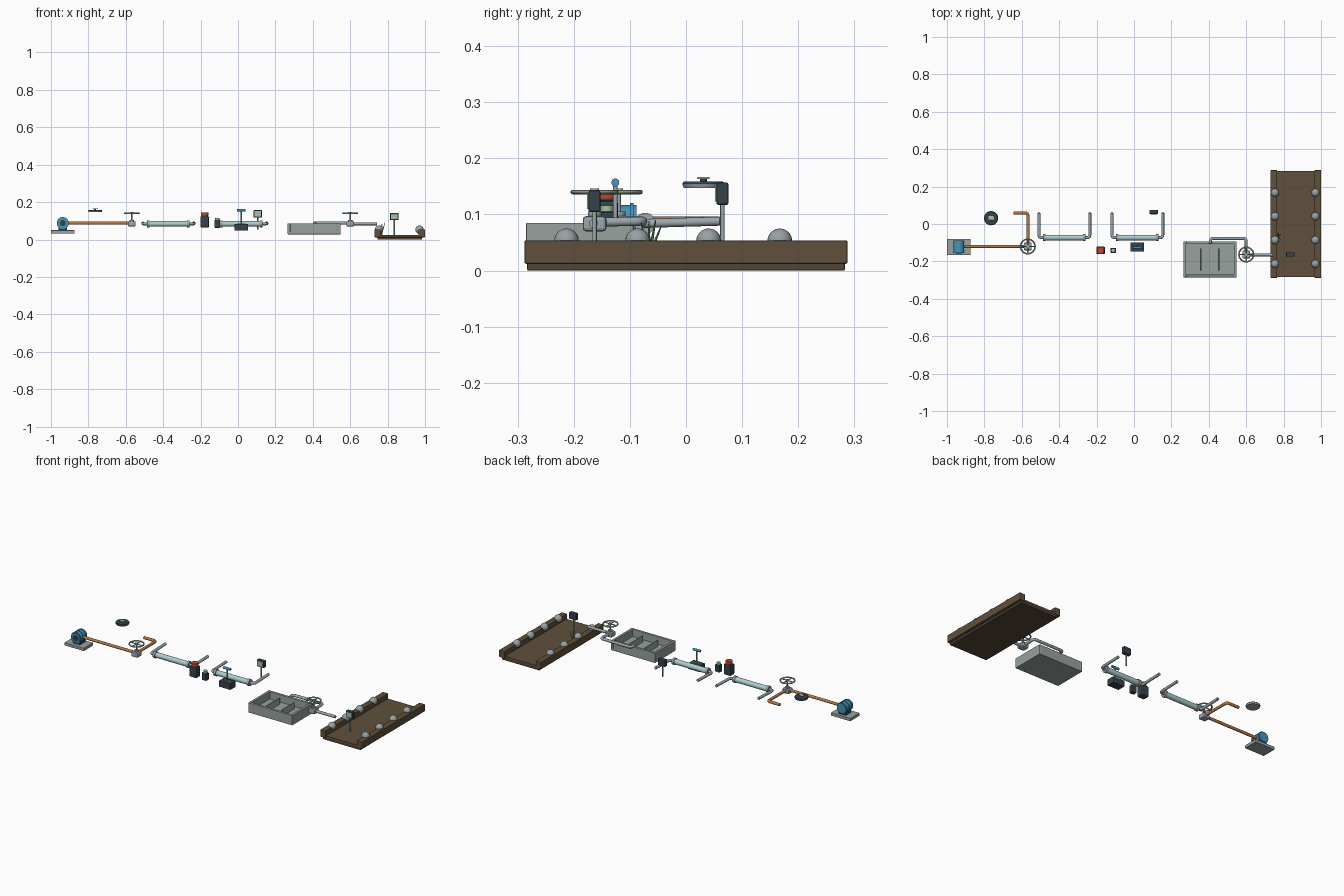
import bpy, math
from mathutils import Vector

if "Cube" in bpy.data.objects:
    bpy.data.objects.remove(bpy.data.objects["Cube"])

MATS = {}
COL = dict(steel=(.33, .39, .42), dark=(.035, .055, .07), teal=(.42, .62, .62), copper=(.48, .2, .06),
           blue=(.06, .3, .5), brown=(.115, .08, .045), soil=(.085, .06, .035), concrete=(.31, .36, .34),
           green=(.38, .55, .4), red=(.55, .06, .03), stone=(.32, .36, .37), leaf=(.15, .3, .15))


def finish(name, color, smooth=True, bevel=0):
    o = bpy.context.object
    o.name = name
    if color not in MATS:
        MATS[color] = bpy.data.materials.new(color)
        MATS[color].diffuse_color = (*COL[color], 1)
    o.data.materials.append(MATS[color])
    if bevel:
        m = o.modifiers.new("bevel", 'BEVEL')
        m.width, m.segments = bevel, 2
    elif smooth:
        bpy.ops.object.shade_smooth_by_angle(angle=math.radians(40))
    return o


def box(name, color, x, y, z, bevel=.0015):
    """Box from (min, max) ranges."""
    bpy.ops.mesh.primitive_cube_add(size=1, location=[(a + b) / 2 for a, b in (x, y, z)])
    bpy.context.object.scale = [b - a for a, b in (x, y, z)]
    bpy.ops.object.transform_apply(location=False, rotation=False, scale=True)
    return finish(name, color, bevel=bevel)


def rod(name, color, a, b, r, r2=None, n=24):
    """Cylinder or cone from point a to point b."""
    a, b = Vector(a), Vector(b)
    d = b - a
    bpy.ops.mesh.primitive_cone_add(vertices=n, radius1=r, radius2=r if r2 is None else r2, depth=d.length,
                                    location=(a + b) / 2, rotation=d.to_track_quat('Z', 'Y').to_euler())
    return finish(name, color)


def ball(name, color, c, r, sz=1):
    bpy.ops.mesh.primitive_uv_sphere_add(segments=20, ring_count=12, radius=r, location=c)
    bpy.context.object.scale.z = sz
    return finish(name, color)


def pipe(name, color, pts, r=.008):
    """Round pipe with rounded elbows."""
    pts = [Vector(p) for p in pts]
    path = [pts[0]]
    for p, q, s in zip(pts, pts[1:], pts[2:]):
        u, v = (p - q).normalized() * .016, (s - q).normalized() * .016
        path += [q + u * (1 - t) ** 2 + v * t ** 2 for t in (0, .25, .5, .75, 1)]
    path.append(pts[-1])
    cu = bpy.data.curves.new(name, 'CURVE')
    cu.dimensions, cu.bevel_depth, cu.bevel_resolution, cu.use_fill_caps = '3D', r, 4, True
    sp = cu.splines.new('POLY')
    sp.points.add(len(path) - 1)
    for pt, co in zip(sp.points, path):
        pt.co = (*co, 1)
    o = bpy.data.objects.new(name, cu)
    bpy.context.collection.objects.link(o)
    bpy.ops.object.select_all(action='DESELECT')
    o.select_set(True)
    bpy.context.view_layer.objects.active = o
    bpy.ops.object.convert(target='MESH')
    finish(name, color)


def valve(x, y):
    box("valve_body", "steel", (x - .021, x + .021), (y - .021, y + .021), (.07, .097), .006)
    rod("valve_bonnet", "steel", (x, y, .095), (x, y, .105), .012)
    rod("valve_stem", "steel", (x, y, .1), (x, y, .145), .004)
    bpy.ops.mesh.primitive_torus_add(major_radius=.039, minor_radius=.004, major_segments=32,
                                     minor_segments=8, location=(x, y, .14))
    finish("handwheel", "green")
    for dx, dy in ((.038, 0), (0, .038)):
        rod("wheel_spoke", "green", (x - dx, y - dy, .14), (x + dx, y + dy, .14), .003, n=10)
    rod("wheel_hub", "green", (x, y, .136), (x, y, .146), .008)


def exchanger(x0, x1):
    y, z = -.073, .084
    rod("exchanger_shell", "teal", (x0 + .03, y, z), (x1 - .03, y, z), .015)
    for x, s in ((x0, 1), (x1, -1)):
        rod("exchanger_flange", "steel", (x + s * .022, y, z), (x + s * .036, y, z), .019)
        pipe("exchanger_pipe", "steel", [(x + s * .025, y, z), (x, y, z), (x, .06, z + .004)])


def monitor(x, y, z0, z1, foot):
    rod("monitor_post", "steel", (x, y, foot), (x, y, z0 + .01), .004, n=12)
    box("monitor_case", "dark", (x - .023, x + .023), (y - .011, y + .011), (z0, z1), .004)
    box("monitor_screen", "green", (x - .018, x + .018), (y - .0135, y - .01), (z0 + .006, z1 - .005), .001)


# Pump on its plinth
box("pump_plinth", "concrete", (-1, -.875), (-.165, -.08), (.033, .05))
box("pump_foot", "dark", (-.96, -.914), (-.145, -.095), (.05, .068))
rod("pump_casing", "blue", (-.937, -.155, .088), (-.937, -.088, .088), .029)
for y in (-.145, -.121, -.097):
    rod("pump_rib", "blue", (-.937, y - .003, .088), (-.937, y + .003, .088), .032)
rod("pump_cover", "dark", (-.937, -.159, .088), (-.937, -.154, .088), .016)

# Copper supply line and first valve
pipe("copper_inlet", "copper", [(-.915, -.12, .088), (-.57, -.12, .088)])
pipe("copper_outlet", "copper", [(-.567, -.12, .088), (-.567, .059, .088), (-.645, .059, .088)])
valve(-.568, -.12)

# Round hatch
rod("hatch_pan", "steel", (-.764, .031, .147), (-.764, .031, .155), .035, .038, 32)
rod("hatch_lid", "dark", (-.764, .031, .155), (-.764, .031, .159), .037, .035, 32)
box("hatch_handle", "green", (-.779, -.749), (.02, .042), (.163, .167))
rod("hatch_stem", "dark", (-.764, .031, .157), (-.764, .031, .164), .006)

# Heat exchangers
exchanger(-.508, -.236)
exchanger(-.118, .154)

# Small canisters
box("large_canister", "dark", (-.201, -.155), (-.161, -.121), (.064, .125), .006)
rod("large_canister_neck", "dark", (-.178, -.141, .124), (-.178, -.141, .13), .017)
rod("large_canister_cap", "red", (-.178, -.141, .128), (-.178, -.141, .144), .019)
box("small_canister", "dark", (-.126, -.096), (-.154, -.128), (.062, .105), .004)
rod("small_canister_cap", "green", (-.111, -.141, .105), (-.111, -.141, .116), .011)

# Lever box beside the second exchanger
box("lever_box", "dark", (-.02, .054), (-.147, -.099), (.048, .084), .003)
box("lever_slot", "steel", (-.005, .04), (-.126, -.12), (.083, .086), .001)
rod("lever_rod", "steel", (.018, -.126, .08), (.018, -.126, .155), .004)
rod("lever_grip", "blue", (-.005, -.126, .157), (.041, -.126, .157), .007)

# Monitors
monitor(.105, .065, .117, .157, .053)
monitor(.836, -.163, .104, .143, .02)

# Open settling tank
X0, X1, Y0, Y1, W = .265, .548, -.285, -.094, .014
box("tank_floor", "concrete", (X0, X1), (Y0, Y1), (.028, .042))
for x in (X0, X1 - W):
    box("tank_side_wall", "concrete", (x, x + W), (Y0, Y1), (.028, .085))
for y in (Y0, Y1 - W):
    box("tank_end_wall", "concrete", (X0 + W, X1 - W), (y, y + W), (.028, .085))
for x in (.357, .453):
    box("tank_baffle", "steel", (x - .003, x + .003), (-.25, -.13), (.04, .078), .001)

# Tank pipework and second valve
pipe("tank_pipe", "steel", [(.408, -.105, .088), (.408, -.077, .088), (.6, -.077, .088), (.6, -.165, .086)])
pipe("channel_pipe", "steel", [(.6, -.165, .084), (.742, -.165, .084)])
valve(.6, -.163)

# River channel with stones and a reed tuft
box("channel_bed", "soil", (.745, .985), (-.283, .283), (0, .02), .002)
for x in (.73, .965):
    box("channel_bank", "brown", (x, x + .035), (-.288, .288), (.012, .054), .003)
box("channel_floor", "brown", (.76, .97), (-.284, .284), (.012, .025), .001)
for x in (.754, .97):
    for i in range(4):
        ball("bank_stone", "stone", (x, -.213 + i * .1267, .053), .022)
for i, (dx, dy, h) in enumerate(((.004, -.026, .07), (.016, -.014, .085), (0, 0, .088), (.018, .012, .09), (.006, .022, .08))):
    rod("reed_blade", "leaf", (.767, -.066, .025), (.767 + dx, -.066 + dy, h), .004, .001, 6)

for m in bpy.data.materials:
    if m.users and not m.is_grease_pencil:
        m.use_nodes = True
        m.node_tree.nodes["Principled BSDF"].inputs["Base Color"].default_value = m.diffuse_color
